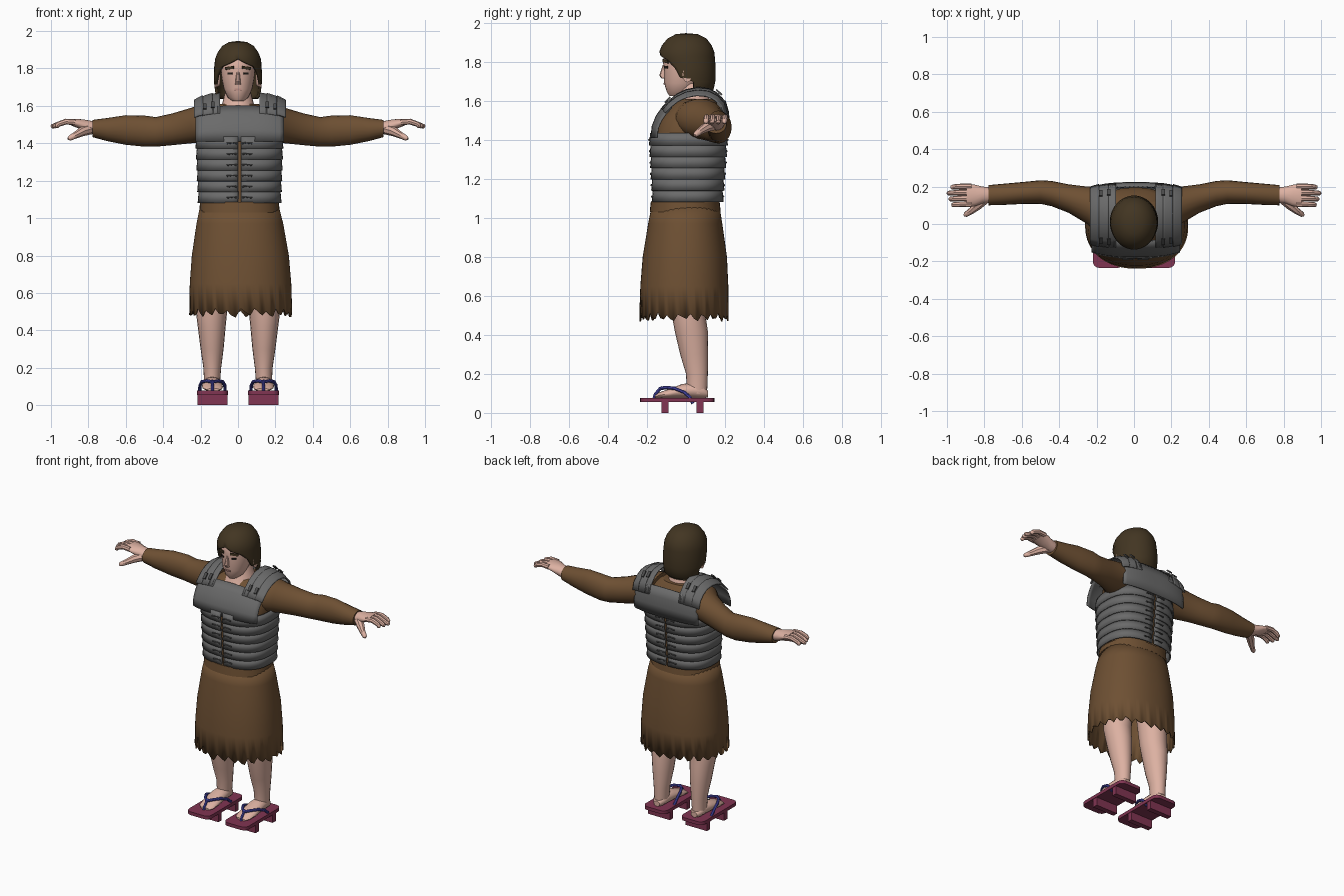
import bpy, bmesh, math, random
from mathutils import Vector

random.seed(4)
cube = bpy.data.objects.get("Cube")
if cube:
    bpy.data.objects.remove(cube, do_unlink=True)


def material(name, r, g, b):
    m = bpy.data.materials.new(name)
    m.use_nodes = True
    m.diffuse_color = (r, g, b, 1)
    m.node_tree.nodes["Principled BSDF"].inputs["Base Color"].default_value = (r, g, b, 1)
    return m


SKIN = material("skin", .72, .44, .36)
HAIR = material("dark_hair", .055, .036, .016)
CLOTH = material("brown_cloth", .155, .08, .033)
STEEL = material("grey_steel", .145, .145, .145)
DARK = material("dark_fittings", .07, .07, .07)
WOOD = material("red_lacquer", .22, .035, .085)
STRAP = material("blue_strap", .075, .075, .48)
LIPS = material("lips", .5, .27, .23)
INK = material("eye_black", .015, .012, .01)


def finish(name, bm, mat, thick=0, angle=40):
    bmesh.ops.remove_doubles(bm, verts=bm.verts, dist=1e-5)
    bmesh.ops.recalc_face_normals(bm, faces=bm.faces)
    me = bpy.data.meshes.new(name)
    bm.to_mesh(me)
    bm.free()
    me.materials.append(mat)
    me.shade_smooth()
    me.set_sharp_from_angle(angle=math.radians(angle))
    ob = bpy.data.objects.new(name, me)
    bpy.context.collection.objects.link(ob)
    if thick:
        mod = ob.modifiers.new("thickness", "SOLIDIFY")
        mod.thickness, mod.offset = thick, 0
    return ob


def skin_rows(bm, rows):
    vs = [[bm.verts.new(p) for p in r] for r in rows]
    for a, b in zip(vs, vs[1:]):
        for i in range(len(a) - 1):
            bm.faces.new((a[i], a[i + 1], b[i + 1], b[i]))


def loft(name, rows, mat, axis="z", sx=1, n=24, power=2, arc=(0, math.tau), cap=True, thick=0):
    """Rows are (position on axis, min and max across, min and max deep, optional front opening)."""
    def bend(v):
        return math.copysign(abs(v) ** (2 / power), v)
    out = []
    for h, p0, p1, q0, q1, *gap in rows:
        a0, a1 = (gap[0], math.tau - gap[0]) if gap else arc
        ring = []
        for i in range(n + 1):
            a = a0 + (a1 - a0) * i / n
            p = (p0 + p1) / 2 + (p1 - p0) / 2 * bend(math.sin(a))
            q = (q0 + q1) / 2 - (q1 - q0) / 2 * bend(math.cos(a))
            x, y, z = {"z": (p, q, h), "x": (h, p, q), "y": (p, h, q)}[axis]
            ring.append((x * sx, y, z))
        out.append(ring)
    bm = bmesh.new()
    skin_rows(bm, out)
    bmesh.ops.remove_doubles(bm, verts=bm.verts, dist=1e-5)
    if cap:
        bmesh.ops.holes_fill(bm, edges=[e for e in bm.edges if e.is_boundary])
    return finish(name, bm, mat, thick)


def tube(name, pts, radii, mat, sx=1, n=8):
    pts = [Vector((x * sx, y, z)) for x, y, z in pts]
    rows = []
    for i, p in enumerate(pts):
        d = (pts[min(i + 1, len(pts) - 1)] - pts[max(i - 1, 0)]).normalized()
        u = d.orthogonal().normalized() if i == 0 else (u - d * u.dot(d)).normalized()
        w = d.cross(u)
        rows.append([p + radii[i] * (u * math.cos(math.tau * k / n) + w * math.sin(math.tau * k / n))
                     for k in range(n + 1)])
    bm = bmesh.new()
    skin_rows(bm, rows)
    bmesh.ops.remove_doubles(bm, verts=bm.verts, dist=1e-5)
    bmesh.ops.holes_fill(bm, edges=[e for e in bm.edges if e.is_boundary])
    return finish(name, bm, mat)


def box(name, centre, size, mat, rot=(0, 0, 0), corner=0):
    bm = bmesh.new()
    bmesh.ops.create_cube(bm, size=1)
    bmesh.ops.scale(bm, vec=size, verts=bm.verts)
    if corner:
        up = [e for e in bm.edges if abs(e.verts[0].co.z - e.verts[1].co.z) > 1e-4]
        bmesh.ops.bevel(bm, geom=up, offset=corner, segments=4, affect="EDGES", profile=.5)
    ob = finish(name, bm, mat, angle=30)
    ob.location, ob.rotation_euler = centre, rot
    return ob


# Head, neck and nose: half widths and depths by height
loft("head", [(z, -w, w, f, b) for z, w, f, b in (
    (1.625, .03, -.085, 0), (1.645, .055, -.098, .04), (1.69, .076, -.112, .07), (1.75, .088, -.112, .09),
    (1.8, .092, -.118, .1), (1.86, .09, -.11, .11), (1.91, .05, -.06, .06))], SKIN)
loft("neck", [(1.55, -.12, .12, -.1, .14), (1.61, -.085, .085, -.06, .12), (1.69, -.065, .065, -.04, .1)], SKIN)
loft("nose", [(1.785, -.007, .007, -.119, -.1), (1.73, -.014, .014, -.137, -.1),
              (1.715, -.015, .015, -.126, -.1)], SKIN, n=8)
box("mouth", (0, -.111, 1.688), (.04, .008, .009), LIPS)

# Hair: a cap that opens around the face and falls to the neck
loft("hair", [(z, -w, w, f, b, g) for z, w, f, b, g in (
    (1.94, 0, 0, 0, 0), (1.935, .045, -.05, .06, 0), (1.915, .08, -.09, .1, 0), (1.88, .104, -.118, .126, 0),
    (1.85, .115, -.13, .138, 0), (1.83, .118, -.13, .14, .3), (1.81, .12, -.128, .142, .75),
    (1.77, .122, -.122, .145, 1.05), (1.72, .122, -.12, .145, 1.25), (1.7, .12, -.115, .143, 1.75),
    (1.66, .114, -.09, .135, 1.7), (1.64, .105, -.08, .115, 1.8))], HAIR, n=36, cap=False, thick=.014)

for s in (-1, 1):
    box("eyebrow", (s * .045, -.104, 1.803), (.05, .009, .015), HAIR, (0, s * .12, s * .52))
    box("eye", (s * .042, -.101, 1.772), (.03, .009, .011), INK, (0, 0, s * .52))
    loft("ear", [(.095, -.012, .025, 1.71, 1.765), (.126, -.018, .03, 1.695, 1.775)], SKIN, "x", s, 12)

# Tunic body, belt and ragged skirt
loft("tunic_body", [(1.0, -.195, .21, -.16, .165), (1.1, -.19, .205, -.15, .165), (1.42, -.2, .215, -.163, .188),
     (1.5, -.2, .215, -.135, .195), (1.56, -.17, .18, -.09, .18), (1.61, -.11, .11, -.04, .14)],
     CLOTH, n=40, power=2.5)
loft("belt", [(1.03, -.208, .224, -.186, .178), (1.085, -.203, .218, -.18, .172)], CLOTH, n=40, power=2.2)
skirt = loft("skirt", [(1.06, -.2, .215, -.172, .168), (.97, -.218, .238, -.19, .182), (.8, -.243, .268, -.218, .206),
             (.65, -.254, .281, -.23, .213), (.52, -.257, .286, -.235, .215)],
             CLOTH, n=78, power=2.2, cap=False, thick=.008)
for i, v in enumerate(v for v in skirt.data.vertices if v.co.z < .53):
    v.co.z -= (0, .022, .032)[i % 3] + random.uniform(0, .02)

# Armour hoops, split at front and back and tied across the seam
for i in range(6):
    t, top = i / 5, 1.435 - i * .058
    x0, x1, y0, y1 = -.218 + .012 * t, .233 - .01 * t, -.18 + .014 * t, .205 - .022 * t
    for half in (0, math.pi):
        loft("armour_hoop", [(top, x0, x1, y0, y1), (top - .064, x0 - .006, x1 + .006, y0 - .006, y1 + .006)],
             STEEL, n=28, power=2.6, arc=(half + .012, half + math.pi - .012), cap=False, thick=.008)
    for s in (-1, 1):
        for y in (y0 - .008, y1 + .008):
            z = top - .036
            tube("hoop_tie", [(.015 + .008 * s, y, z), (.03 + .008 * s, y, z + .004), (.068 + .008 * s, y, z)],
                 [.006, .003, .005], DARK, s, 6)

# Chest, back and shoulder plates: one front-to-back profile swept across the shoulders
PROFILE = [(-.178, 1.41), (-.172, 1.47), (-.152, 1.52), (-.125, 1.56), (-.09, 1.6), (-.05, 1.635), (0, 1.66),
           (.06, 1.672), (.12, 1.665), (.165, 1.64), (.2, 1.6), (.217, 1.54), (.22, 1.48), (.215, 1.41)]


def plate_point(u, row, lift):
    y, z = PROFILE[row]
    side = abs(u) ** 3
    y = .03 + (y - .03) * (1 - .14 * side + lift * 5)
    return (.01 + .235 * u, y, z - .045 * side * (z - 1.41) / .25 + lift)


def plate(name, u0, u1, rows, lift=0, steps=6):
    bm = bmesh.new()
    skin_rows(bm, [[plate_point(u0 + (u1 - u0) * k / steps, r, lift) for k in range(steps + 1)] for r in rows])
    return finish(name, bm, STEEL, .008)


plate("chest_plate", -1, 1, range(0, 5), 0, 20)
plate("back_plate", -1, 1, range(10, 14), 0, 20)
for s in (-1, 1):
    plate("collar_strip", s * .45, s * .72, range(3, 12))
    plate("inner_shoulder_strip", s * .62, s * .86, range(3, 12), .004)
    plate("outer_shoulder_strip", s * .84, s * 1.04, range(3, 12), .009)
    # Hinges on the shoulder strips
    for row, tilt in ((4, .8), (9, -.75)):
        for u in (.62, .8):
            p = plate_point(u * s, row, .014)
            box("shoulder_hinge", p, (.018, .04, .008), DARK, (tilt, 0, 0))

for s in (-1, 1):
    # Sleeves and palms, as depth and height extents out along the arm
    loft("sleeve", [(.14, -.06, .19, 1.42, 1.61), (.2, -.05, .2, 1.405, 1.61), (.25, 0, .2, 1.4, 1.59),
         (.35, .06, .212, 1.39, 1.56), (.44, .095, .23, 1.382, 1.54), (.5, .108, .234, 1.382, 1.548),
         (.6, .107, .224, 1.392, 1.55), (.7, .102, .215, 1.412, 1.535), (.778, .1, .208, 1.433, 1.525)],
         CLOTH, "x", s, 20)
    loft("palm", [(.76, .115, .195, 1.445, 1.515), (.81, .11, .2, 1.455, 1.525), (.85, .095, .21, 1.478, 1.53),
                  (.895, .092, .214, 1.497, 1.531)], SKIN, "x", s, 16)
    for k, reach in enumerate((.975, .99, 1.0, .98)):
        y = .106 + k * .0315
        tube("finger", [(.87, y, 1.512), (.92, y, 1.516), (.96, y - .002, 1.502), (reach - .006, y - .004, 1.49),
                        (reach, y - .004, 1.487)], [.016, .0155, .014, .012, .005], SKIN, s)
    tube("thumb", [(.79, .14, 1.475), (.835, .1, 1.462), (.87, .07, 1.443), (.9, .05, 1.427), (.908, .045, 1.423)],
         [.028, .025, .018, .014, .006], SKIN, s)

    # Legs and feet
    loft("leg", [(.1, .098, .18, .005, .108), (.2, .09, .185, 0, .112), (.3, .077, .2, -.03, .114),
         (.42, .066, .215, -.058, .112), (.5, .058, .225, -.072, .1), (.8, .035, .215, -.1, .1)], SKIN, "z", s, 20)
    loft("foot", [(-.158, .1, .165, .076, .09), (-.14, .083, .185, .075, .104), (-.08, .08, .193, .075, .125),
         (-.02, .086, .19, .075, .148), (.04, .092, .184, .075, .155), (.09, .098, .178, .075, .14),
         (.112, .115, .16, .08, .115)], SKIN, "y", s, 16)

    # Wooden sandals: board, two cross teeth and a forked strap
    box("sandal_board", (s * .137, -.045, .066), (.166, .38, .022), WOOD, corner=.035)
    for y in (-.108, .072):
        box("sandal_tooth", (s * .137, y, .028), (.16, .034, .056), WOOD)
    tube("strap_post", [(.137, -.165, .07), (.137, -.158, .095), (.137, -.135, .122), (.137, -.12, .13)],
         [.008] * 4, STRAP, s)
    for d in (-1, 1):
        tube("strap_side", [(.137 + d * x, y, z) for x, y, z in (
            (0, -.135, .124), (.03, -.105, .13), (.055, -.06, .126), (.066, -.01, .106), (.068, .02, .08),
            (.066, .035, .048))], [.009] * 6, STRAP, s)
